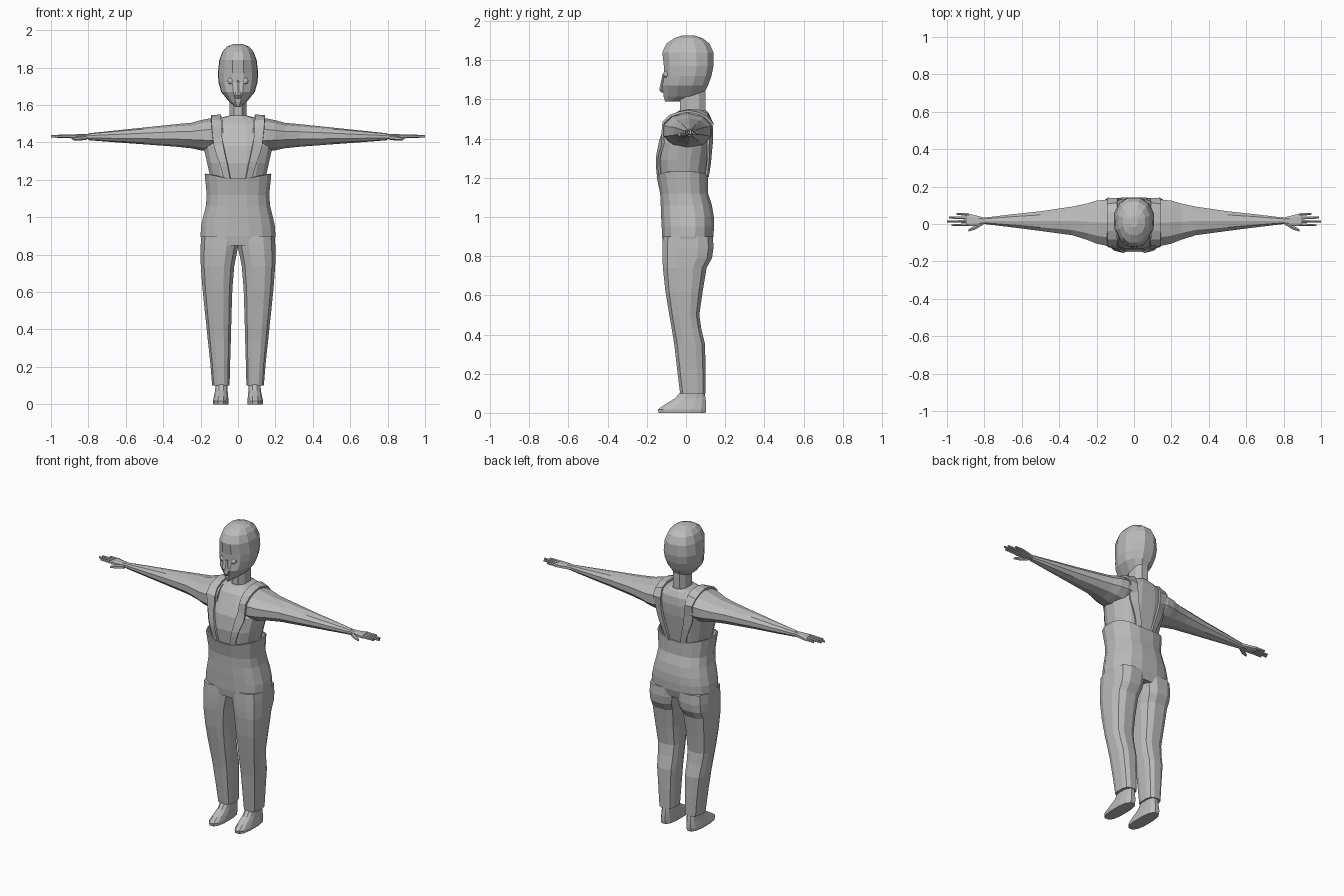
import bpy, bmesh, math
from mathutils import Vector
from mathutils.bvhtree import BVHTree

if "Cube" in bpy.data.objects:
    bpy.data.objects.remove(bpy.data.objects["Cube"])

grey = bpy.data.materials.new("plain grey")
grey.diffuse_color = (0.5, 0.5, 0.5, 1)
grey.use_nodes = True
grey.node_tree.nodes["Principled BSDF"].inputs["Base Color"].default_value = grey.diffuse_color


def finish(name, bm, mirror=False):
    bmesh.ops.recalc_face_normals(bm, faces=bm.faces[:])
    me = bpy.data.meshes.new(name)
    bm.to_mesh(me)
    bm.free()
    me.materials.append(grey)
    ob = bpy.data.objects.new(name, me)
    bpy.context.collection.objects.link(ob)
    if mirror:
        ob.modifiers.new("mirror", 'MIRROR')
    return ob


def loft(name, rings, axis='z', n=12, p=2.5, mirror=False, top=True, tweak=None):
    """Skin through rings (position, u0, u1, v0, v1) along an axis.
    u, v are x, y for axis z and y, z for axis x."""
    bm = bmesh.new()
    loops = []
    for pos, u0, u1, v0, v1 in rings:
        loop = []
        for i in range(n):
            a = 2 * math.pi * (i + 0.5) / n
            c, s = math.cos(a), math.sin(a)
            c = math.copysign(abs(c) ** (2 / p), c)
            s = math.copysign(abs(s) ** (2 / p), s)
            # widen so that the flat end facets reach the stated limits
            k = math.cos(math.pi / n) ** (2 / p)
            u = (u0 + u1) / 2 + (u1 - u0) / 2 * c / k
            v = (v0 + v1) / 2 + (v1 - v0) / 2 * s / k
            co = Vector((u, v, pos) if axis == 'z' else (pos, u, v))
            if tweak:
                co = tweak(co)
            loop.append(bm.verts.new(co))
        loops.append(loop)
    for a, b in zip(loops, loops[1:]):
        for i in range(n):
            j = (i + 1) % n
            bm.faces.new((a[i], a[j], b[j], b[i]))
    bm.faces.new(loops[0][::-1])
    if top:
        bm.faces.new(loops[-1])
    return finish(name, bm, mirror)


# Head, narrowing towards the face
def face_taper(co):
    f = max(0, -co.y) / 0.12
    return Vector((co.x * (1 - 0.12 * f), co.y, co.z))


loft("head", [(z, -w, w, y0, y1) for z, w, y0, y1 in [
    (1.59, .012, -.107, -.03), (1.615, .045, -.114, .085), (1.67, .09, -.121, .112),
    (1.72, .104, -.112, .13), (1.77, .108, -.113, .14), (1.84, .10, -.121, .14),
    (1.885, .083, -.10, .12), (1.912, .06, -.06, .085), (1.927, .022, -.015, .04)]],
    p=2.3, tweak=face_taper)
loft("nose", [(1.635, -.012, .012, -.125, -.1), (1.65, -.016, .016, -.134, -.1),
              (1.73, -.006, .006, -.118, -.1)], n=6, p=2)
loft("neck", [(1.50, -.055, .055, -.04, .11), (1.54, -.045, .045, -.03, .10),
              (1.64, -.045, .045, -.03, .10)], n=8)

# Eyes
bm = bmesh.new()
bmesh.ops.create_uvsphere(bm, u_segments=10, v_segments=6, radius=.018)
bmesh.ops.translate(bm, verts=bm.verts[:], vec=(.039, -.099, 1.728))
finish("eyes", bm, True)

# Shirt body and sleeves
torso = loft("shirt", [(z, -w, w, y0, y1) for z, w, y0, y1 in [
    (1.10, .14, -.11, .09), (1.20, .145, -.132, .10), (1.29, .165, -.142, .115),
    (1.38, .185, -.13, .13), (1.45, .18, -.098, .135), (1.50, .15, -.075, .13),
    (1.53, .10, -.045, .115), (1.543, .05, -.035, .105)]], n=16)
arm = loft("sleeves", [
    (.08, -.10, .12, 1.36, 1.53), (.15, -.115, .13, 1.355, 1.525),
    (.20, -.105, .125, 1.362, 1.515), (.25, -.085, .11, 1.372, 1.502),
    (.33, -.06, .093, 1.38, 1.495), (.50, -.037, .068, 1.392, 1.478),
    (.65, -.018, .052, 1.402, 1.463), (.80, 0, .034, 1.413, 1.448)],
    axis='x', n=10, p=2.1, mirror=True)

# Hands, fingers and thumbs
loft("palms", [(.79, .002, .032, 1.417, 1.445), (.83, -.008, .042, 1.418, 1.445),
               (.895, -.012, .058, 1.42, 1.443)], axis='x', n=8, p=3, mirror=True)
for name, y, yt, tip in [("index", -.004, -.007, .975), ("middle", .014, .013, 1.0),
                         ("ring", .032, .034, .99), ("little", .050, .055, .95)]:
    loft(name + "_fingers", [(.885, y - .008, y + .008, 1.424, 1.442),
                             (tip, yt - .005, yt + .005, 1.427, 1.439)],
         axis='x', n=6, p=2, mirror=True)
loft("thumbs", [(.81, -.006, .015, 1.415, 1.438), (.85, -.03, -.008, 1.412, 1.432),
                (.885, -.04, -.028, 1.413, 1.425)], axis='x', n=6, p=2, mirror=True)


# Trousers with a waistband rising at the sides
def waist_rise(co):
    if co.z > 1.19:
        co.z += .037 * min(1, abs(co.x) / .17)
    return co


hips = loft("trouser_top", [(z, -w, w, y0, y1) for z, w, y0, y1 in [
    (.85, .19, -.115, .125), (.90, .20, -.122, .14), (.95, .198, -.124, .143),
    (1.0, .187, -.127, .142), (1.06, .172, -.129, .132), (1.12, .167, -.132, .113),
    (1.195, .178, -.15, .112)]], n=16, p=2.6, top=False, tweak=waist_rise)
rim = hips.modifiers.new("cloth", 'SOLIDIFY')
rim.thickness = .008
loft("trouser_legs", [
    (.10, .045, .138, -.03, .10), (.22, .042, .148, -.045, .10),
    (.35, .038, .162, -.06, .097), (.43, .036, .17, -.073, .078),
    (.50, .034, .178, -.085, .068), (.62, .03, .19, -.105, .085),
    (.74, .02, .199, -.118, .105), (.79, .01, .20, -.12, .133),
    (.84, .0, .20, -.12, .14), (.90, -.01, .197, -.118, .138)],
    n=12, p=2.8, mirror=True)

# Shoes
loft("shoes", [(0, .05, .132, -.14, .10), (.018, .05, .134, -.143, .103),
               (.045, .053, .128, -.105, .103), (.075, .056, .122, -.055, .10),
               (.12, .057, .12, -.018, .092)], n=12, p=2.6, mirror=True)

# Shoulder straps laid over shirt and sleeves
bm = bmesh.new()
for ob in (torso, arm):
    bm.from_mesh(ob.data)
tree = BVHTree.FromBMesh(bm)
bm.free()
bm = bmesh.new()
steps, rows = 22, []
a0, a1 = math.pi + .62, -.72
for i in range(steps + 1):
    a = a0 + (a1 - a0) * i / steps
    t = max(0, min(1, (math.sin(a) + .6) / 1.5))
    row = []
    for x in (.04 + .05 * t, .074 + .069 * t):
        d = Vector((0, math.cos(a), math.sin(a)))
        hit = tree.ray_cast(Vector((x, 0, 1.3)) + d, -d)[0]
        row.append(bm.verts.new(hit + d * .011))
    rows.append(row)
for a, b in zip(rows, rows[1:]):
    bm.faces.new((a[0], a[1], b[1], b[0]))
straps = finish("straps", bm, True)
thick = straps.modifiers.new("thickness", 'SOLIDIFY')
thick.thickness = .012
thick.offset = 0
